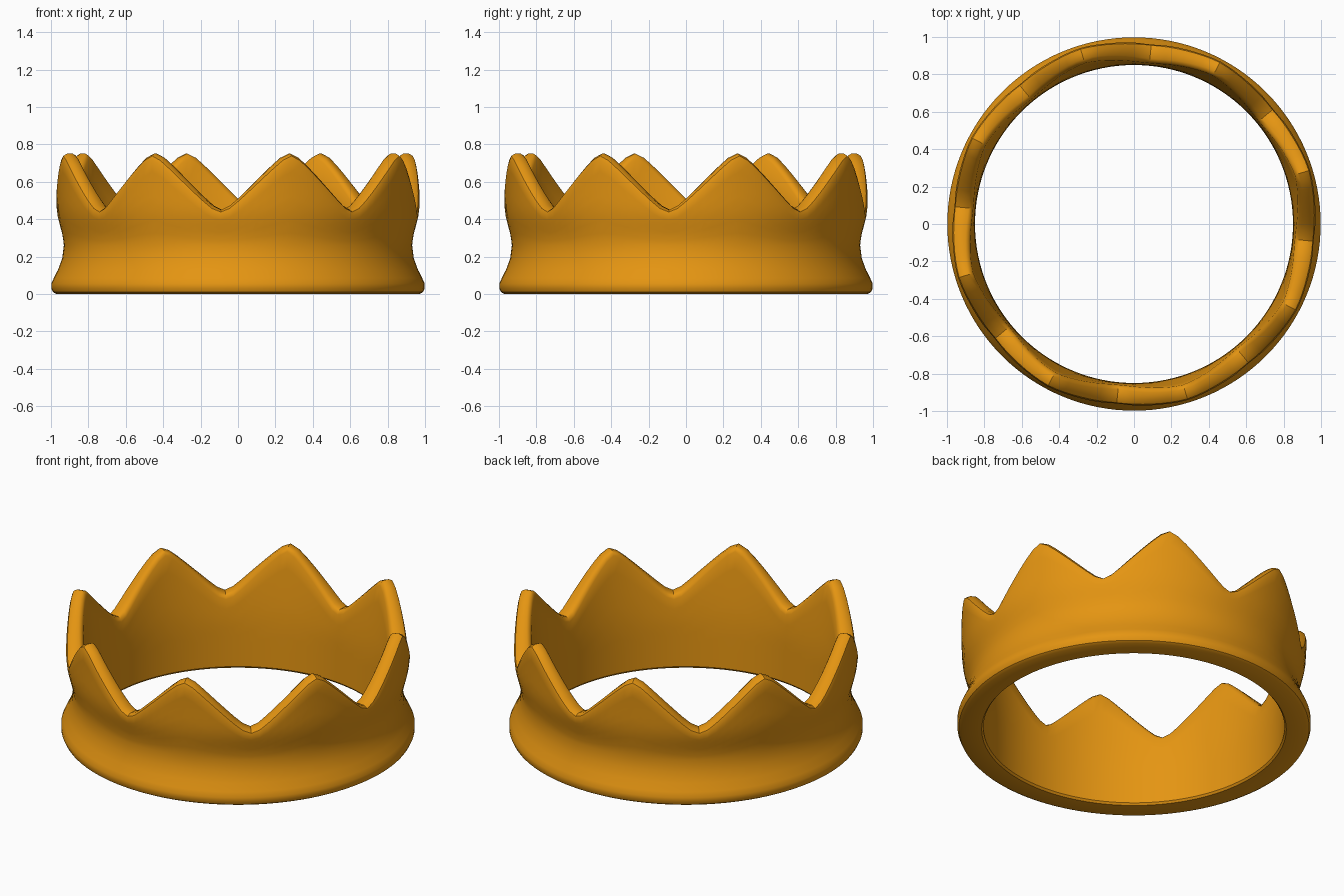
import bpy, bmesh
from math import sin, cos, asin, pi, radians, hypot

if "Cube" in bpy.data.objects:
    bpy.data.objects.remove(bpy.data.objects["Cube"])

SEGMENTS, POINTS, PHASE = 128, 8, radians(17)
LOW, HIGH = 0.45, 0.75

# Radius against height: outside flares at the base, pinches, then leans out
OUTER = [(0.0, 0.972), (0.01, 0.989), (0.03, 0.998), (0.055, 0.998), (0.085, 0.985),
         (0.13, 0.962), (0.19, 0.94), (0.26, 0.931), (0.31, 0.937), (0.36, 0.95),
         (0.41, 0.963), (0.46, 0.970), (0.60, 0.976), (0.75, 0.986)]
INNER = [(0.0, 0.86), (0.012, 0.85), (0.30, 0.853), (0.45, 0.866), (0.75, 0.902)]


def radius(table, z):
    for (z0, r0), (z1, r1) in zip(table, table[1:]):
        if z <= z1:
            return r0 + (r1 - r0) * (z - z0) / (z1 - z0)
    return table[-1][1]


def crest(a):
    # rounded zigzag with eight points
    w = asin(0.95 * cos(POINTS * (a - PHASE))) / asin(0.95)
    return LOW + (HIGH - LOW) * (1 + w) / 2


def section(a):
    # closed cross-section of the band at one angle
    h = crest(a)
    slope = (crest(a + 0.02) - crest(a - 0.02)) / 0.04
    k = hypot(1, slope)
    top = h - 0.032 * k
    pts = [(r, z) for z, r in OUTER if z < 0.28]
    for i in range(1, 8):
        z = 0.26 + (top - 0.26) * i / 7
        pts.append((radius(OUTER, z), z))
    ro, ri = radius(OUTER, h), radius(INNER, h)
    pts += [(ro - 0.009, h - 0.012 * k), (ro - 0.03, h),
            (ri + 0.022, h), (ri + 0.006, h - 0.009 * k)]
    for i in range(8):
        z = 0.012 + (h - 0.025 * k - 0.012) * (7 - i) / 7
        pts.append((radius(INNER, z), z))
    pts.append((0.86, 0.0))
    return pts


# Crown band
bm = bmesh.new()
rings = []
for s in range(SEGMENTS):
    a = PHASE + 2 * pi * s / SEGMENTS
    rings.append([bm.verts.new((r * cos(a), r * sin(a), z)) for r, z in section(a)])
n = len(rings[0])
for s in range(SEGMENTS):
    p, q = rings[s], rings[(s + 1) % SEGMENTS]
    for i in range(n):
        j = (i + 1) % n
        bm.faces.new((p[i], q[i], q[j], p[j]))
bmesh.ops.recalc_face_normals(bm, faces=bm.faces)
mesh = bpy.data.meshes.new("crown_band")
bm.to_mesh(mesh)
bm.free()
crown = bpy.data.objects.new("crown_band", mesh)
bpy.context.collection.objects.link(crown)

# Gold colour
gold = bpy.data.materials.new("gold")
gold.diffuse_color = (0.78, 0.30, 0.006, 1)
gold.use_nodes = True
gold.node_tree.nodes["Principled BSDF"].inputs["Base Color"].default_value = gold.diffuse_color
mesh.materials.append(gold)

# Smooth surface with crisp edges
bpy.context.view_layer.objects.active = crown
crown.select_set(True)
bpy.ops.object.shade_smooth_by_angle(angle=radians(35))
